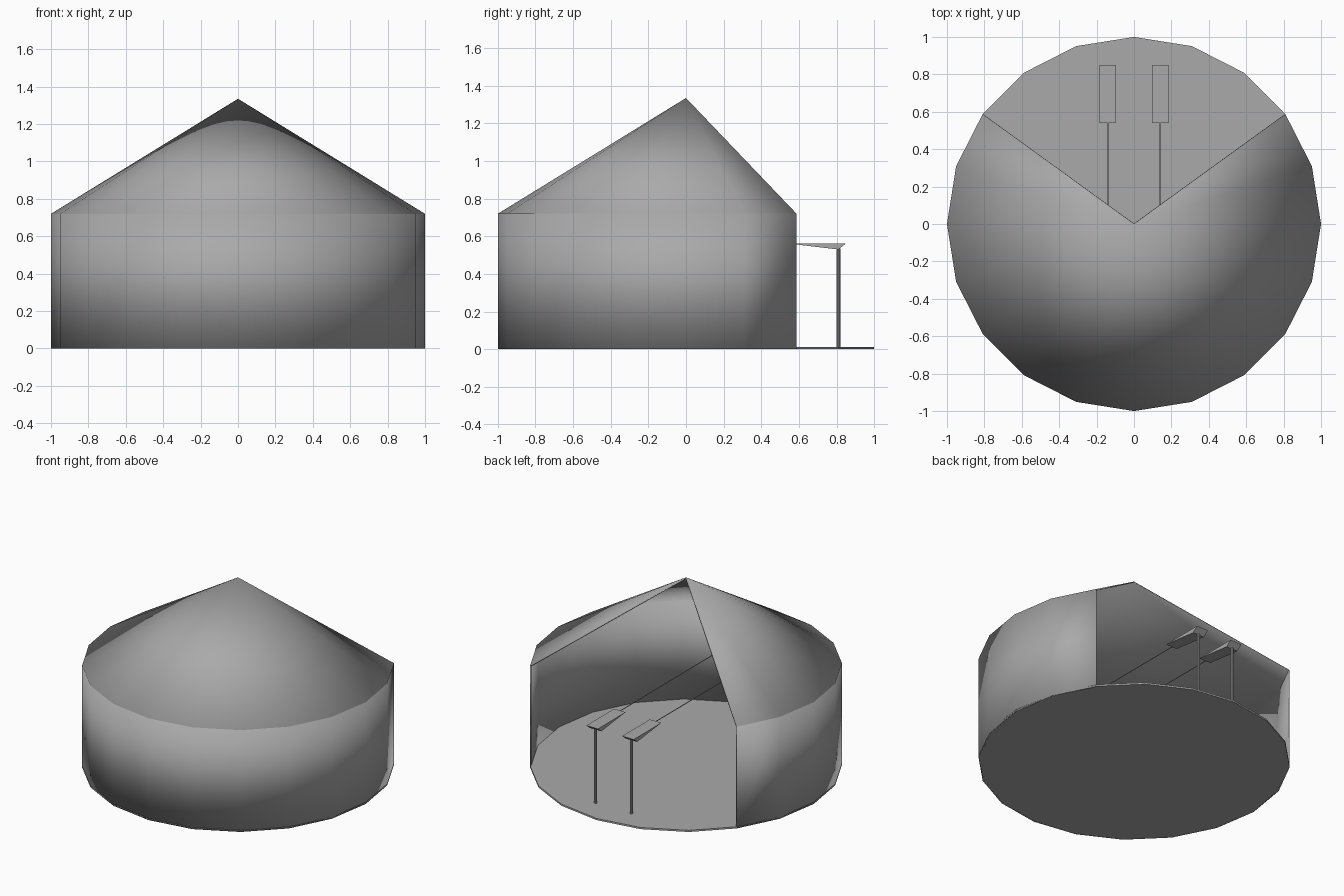
import bpy
import bmesh
from math import cos, sin, radians
from mathutils import Matrix

if "Cube" in bpy.data.objects:
    bpy.data.objects.remove(bpy.data.objects["Cube"])

SIDES = 20
EAVE, APEX, FLOOR = 0.72, 1.335, 0.012
STEP = 360 / SIDES

grey = bpy.data.materials.new("plain grey")
grey.use_nodes = True
GREY = (0.4, 0.4, 0.4, 1)
grey.diffuse_color = GREY
grey.node_tree.nodes["Principled BSDF"].inputs["Base Color"].default_value = GREY


def finish(name, bm, thickness=0, smooth=True):
    """Turn a bmesh into a named object, optionally thickened inward."""
    bmesh.ops.recalc_face_normals(bm, faces=bm.faces) if not thickness else None
    mesh = bpy.data.meshes.new(name)
    bm.to_mesh(mesh)
    bm.free()
    mesh.materials.append(grey)
    ob = bpy.data.objects.new(name, mesh)
    bpy.context.collection.objects.link(ob)
    if thickness:
        mod = ob.modifiers.new("thickness", "SOLIDIFY")
        mod.thickness = thickness
        mod.offset = -1
    if smooth:
        bpy.ops.object.select_all(action="DESELECT")
        ob.select_set(True)
        bpy.context.view_layer.objects.active = ob
        bpy.ops.object.shade_smooth_by_angle(angle=radians(30))
    return ob


def ring(bm, z, first, last):
    return [bm.verts.new((cos(radians(i * STEP)), sin(radians(i * STEP)), z))
            for i in range(first, last + 1)]


# Wall and roof leave a wedge open at the back
first, last = 8, 22

bm = bmesh.new()
low, high = ring(bm, 0, first, last), ring(bm, EAVE, first, last)
for i in range(len(low) - 1):
    bm.faces.new((low[i], low[i + 1], high[i + 1], high[i]))
finish("round_wall", bm, 0.008)

bm = bmesh.new()
eave = ring(bm, EAVE, first, last)
tip = bm.verts.new((0, 0, APEX))
for a, b in zip(eave, eave[1:]):
    bm.faces.new((a, b, tip))
finish("cone_roof", bm, 0.01)

# Full floor disc
bm = bmesh.new()
bmesh.ops.create_cone(bm, cap_ends=True, segments=SIDES, radius1=1, radius2=1,
                      depth=FLOOR, matrix=Matrix.Translation((0, 0, FLOOR / 2)))
finish("floor", bm, smooth=False)

# Two posts, each with a wedge-shaped head and a long thin rod
for side, x in (("left", 0.14), ("right", -0.14)):
    bm = bmesh.new()
    bmesh.ops.create_cone(bm, cap_ends=True, segments=10, radius1=0.01, radius2=0.01,
                          depth=0.53, matrix=Matrix.Translation((x, 0.81, 0.27)))
    finish(side + "_post", bm)

    bm = bmesh.new()
    profile = ((0.54, 0.562), (0.81, 0.53), (0.85, 0.562))
    face = bm.faces.new([bm.verts.new((x - 0.045, y, z)) for y, z in profile])
    out = bmesh.ops.extrude_face_region(bm, geom=[face])
    bmesh.ops.translate(bm, vec=(0.09, 0, 0),
                        verts=[v for v in out["geom"] if isinstance(v, bmesh.types.BMVert)])
    finish(side + "_wedge_head", bm, smooth=False)

    bm = bmesh.new()
    bmesh.ops.create_cone(bm, cap_ends=True, segments=6, radius1=0.003, radius2=0.003,
                          depth=1.5, matrix=Matrix.Translation((x, -0.2, 0.558))
                          @ Matrix.Rotation(radians(90), 4, "X"))
    finish(side + "_rod", bm)
